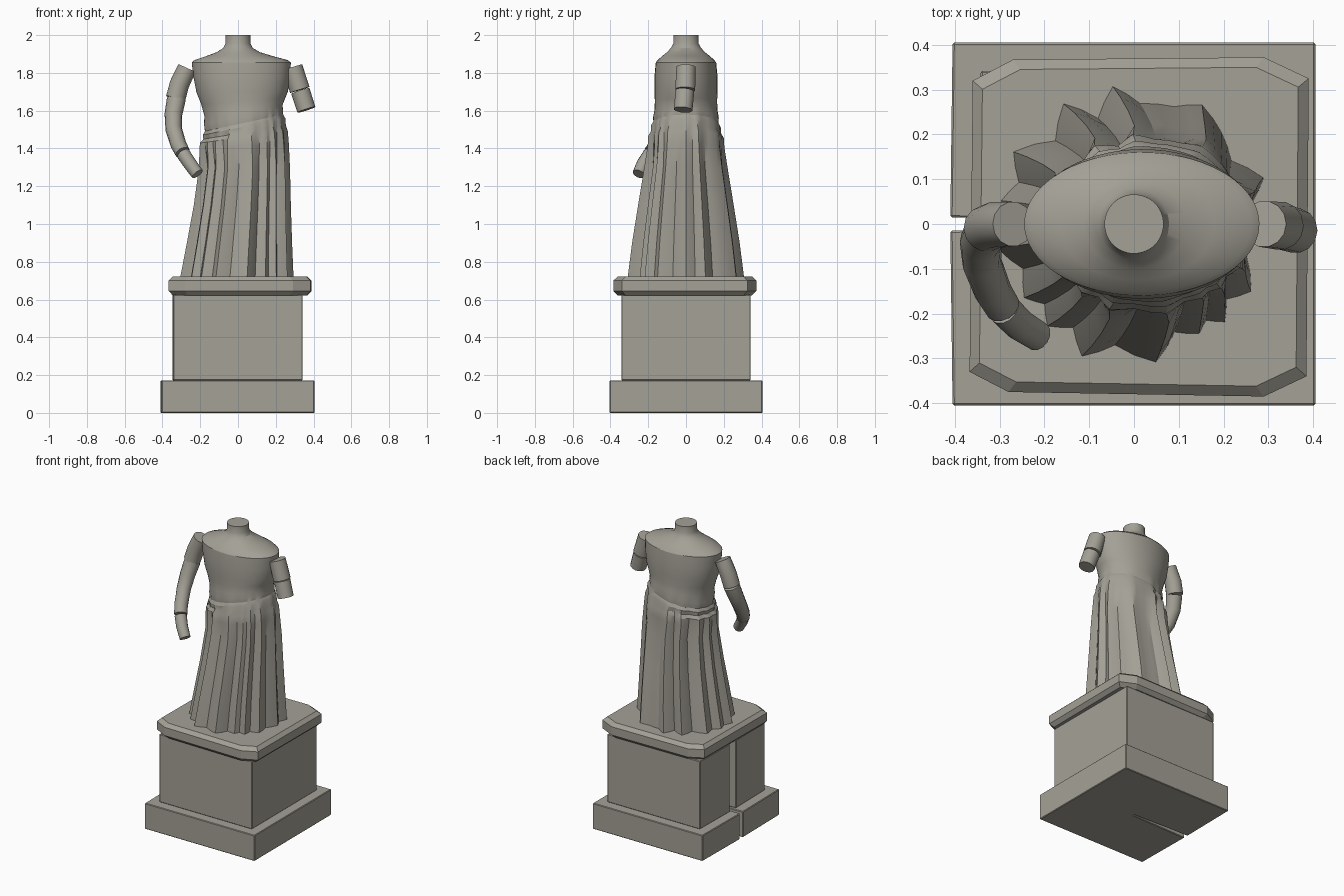
import bpy
import math
from mathutils import Vector

default_cube = bpy.data.objects.get("Cube")
if default_cube:
    bpy.data.objects.remove(default_cube, do_unlink=True)

# Single weathered stone colour
stone = bpy.data.materials.new("warm_grey_stone")
stone.use_nodes = True
stone.diffuse_color = (0.37, 0.355, 0.305, 1)
shader = next(n for n in stone.node_tree.nodes if n.type == 'BSDF_PRINCIPLED')
shader.inputs["Base Color"].default_value = stone.diffuse_color
shader.inputs["Roughness"].default_value = 0.9


def loft(name, rings, smooth_angle=None):
    """Skin a stack of equal-length rings and close both ends."""
    count = len(rings[0])
    verts = [point for ring in rings for point in ring]
    faces = [tuple(reversed(range(count)))]
    for row in range(len(rings) - 1):
        low, high = row * count, (row + 1) * count
        for i in range(count):
            j = (i + 1) % count
            faces.append((low + i, low + j, high + j, high + i))
    faces.append(tuple(range(len(verts) - count, len(verts))))
    mesh = bpy.data.meshes.new(name)
    mesh.from_pydata(verts, [], faces)
    mesh.materials.append(stone)
    mesh.update()
    obj = bpy.data.objects.new(name, mesh)
    bpy.context.collection.objects.link(obj)
    if smooth_angle:
        bpy.ops.object.select_all(action='DESELECT')
        obj.select_set(True)
        bpy.context.view_layer.objects.active = obj
        bpy.ops.object.shade_smooth_by_angle(angle=math.radians(smooth_angle))
    return obj


def split_block(name, half, bottom, top, slot, bevel):
    """Square block with a tapering slot from the right side to its centre."""
    outline = [(-half, -half), (half, -half), (half, half), (-half, half),
               (-half - 0.005, slot), (0, 0.004), (0, -0.004), (-half - 0.005, -slot)]
    block = loft(name, [[(x, y, z) for x, y in outline] for z in (bottom, top)])
    modifier = block.modifiers.new("worn_edges", 'BEVEL')
    modifier.width = bevel
    modifier.segments = 1
    modifier.limit_method = 'ANGLE'
    modifier.angle_limit = math.radians(60)
    return block


# Pedestal
split_block("pedestal_base", 0.405, 0, 0.172, 0.015, 0.012)
split_block("pedestal_block", 0.342, 0.172, 0.626, 0.032, 0.008)

cap_outline = [(-0.28, -0.375), (0.29, -0.385), (0.385, -0.34), (0.39, 0.325),
               (0.29, 0.372), (-0.27, 0.367), (-0.36, 0.32), (-0.367, -0.33)]
cap_profile = [(0.622, 0.94), (0.645, 1), (0.7, 1), (0.722, 0.94)]
loft("pedestal_cap", [[(x * s, y * s, z) for x, y in cap_outline]
                      for z, s in cap_profile])

# Robed body: fold crests and hollows around the hem (degrees, relative radius)
hem = [(0, .98), (10, .9), (19, 1.02), (32, .86), (45, .93), (59, 1), (70, .9),
       (86, .87), (98, 1), (108, .8), (120, 1), (133, .82), (149, 1.01),
       (160, .88), (170, .97), (180, .9), (190, 1), (202, .86), (214, .95),
       (222, .86), (230, .96), (240, .86), (249, 1.02), (262, .88), (280, 1.01),
       (292, .84), (302, .93), (308, .88), (314, .98), (322, .88), (331, 1),
       (345, .87)]
folds = []
for (a, f), (b, g) in zip(hem, hem[1:] + [(360, hem[0][1])]):
    for t in (0, 0.5):
        folds.append((math.radians(a + (b - a) * t), f + (g - f) * t))

# Height, right edge, left edge, half depth
body_profile = [
    (.72, -.31, .3, .31), (.9, -.275, .292, .287), (1.1, -.238, .285, .255),
    (1.3, -.21, .28, .222), (1.41, -.208, .272, .205), (1.46, -.205, .266, .202),
    (1.485, -.187, .255, .188), (1.515, -.19, .252, .187), (1.535, -.178, .24, .175),
    (1.565, -.182, .24, .175), (1.6, -.178, .235, .167), (1.65, -.195, .25, .165),
    (1.7, -.22, .265, .167), (1.78, -.236, .275, .167), (1.855, -.245, .28, .16),
    (1.868, -.23, .262, .15), (1.89, -.165, .18, .125), (1.91, -.112, .115, .1),
    (1.932, -.078, .078, .08), (1.955, -.066, .066, .067), (2, -.066, .066, .066)]


def body_ring(z, right, left, depth):
    fold_strength = max(0, min(1, (1.6 - z) / 0.3))
    sash_slope = 0.22 * max(0, 1 - abs(z - 1.53) / 0.18)
    centre, width = (left + right) / 2, (left - right) / 2
    ring = []
    for angle, fold in folds:
        s = 1 + (fold - 1) * fold_strength
        x = width * s * math.cos(angle)
        ring.append((centre + x, depth * s * math.sin(angle), z + sash_slope * x))
    return ring


loft("robed_body", [body_ring(*row) for row in body_profile], 30)


# Arms: tapering tubes broken into separate pieces
def tube(name, path, sides=14):
    points = [Vector(p[:3]) for p in path]
    rings = []
    for i, centre in enumerate(points):
        before, after = points[max(i - 1, 0)], points[min(i + 1, len(points) - 1)]
        along = (after - before).normalized()
        side = along.cross(Vector((0, 1, 0))).normalized()
        other = along.cross(side)
        radius = path[i][3]
        rings.append([centre + radius * (side * math.cos(a) + other * math.sin(a))
                      for a in (math.tau * k / sides for k in range(sides))])
    return loft(name, rings, 35)


tube("right_upper_arm", [(-.27, 0, 1.825, .05), (-.31, -.002, 1.74, .052),
                         (-.33, -.01, 1.665, .052)])
tube("right_forearm", [(-.327, -.012, 1.66, .05), (-.342, -.04, 1.58, .047),
                       (-.34, -.085, 1.5, .044), (-.315, -.15, 1.42, .042),
                       (-.293, -.185, 1.378, .04)])
tube("right_wrist", [(-.29, -.19, 1.372, .037), (-.255, -.225, 1.32, .036),
                     (-.215, -.25, 1.265, .034)])
tube("left_upper_arm", [(.29, 0, 1.83, .052), (.327, -.004, 1.71, .054)])
tube("left_arm_stump", [(.33, -.006, 1.704, .051), (.362, -.015, 1.605, .05)])
